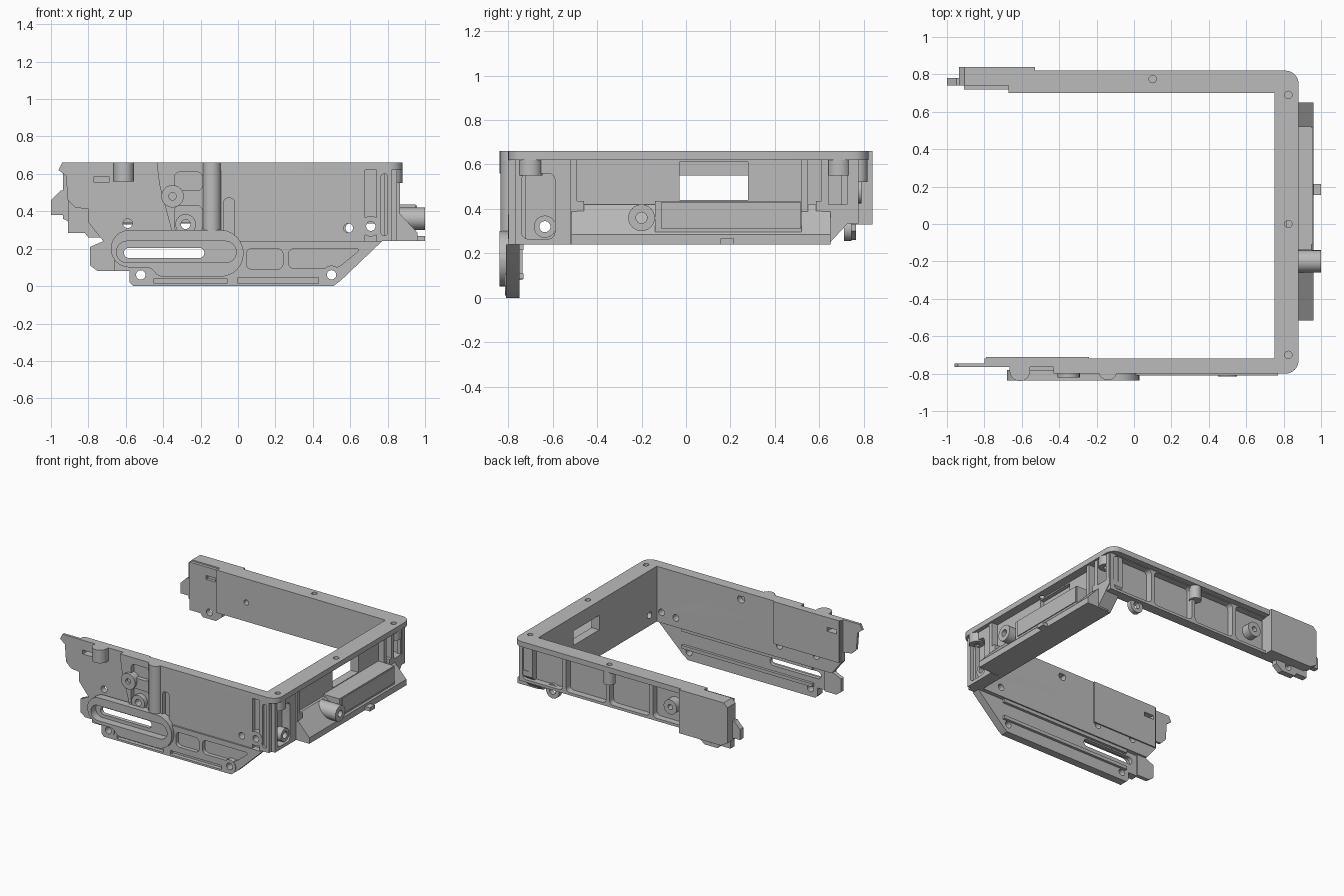
import bpy, bmesh, math
from mathutils import Vector, Matrix

cube = bpy.data.objects.get("Cube")
if cube:
    bpy.data.objects.remove(cube)

grey = bpy.data.materials.new("cast_grey")
grey.use_nodes = True
tone = (.5, .5, .5, 1)
grey.diffuse_color = tone
grey.node_tree.nodes["Principled BSDF"].inputs["Base Color"].default_value = tone

# Shared heights, wall positions and feature sizes
TOP, RIM, FLOOR = .66, .62, .24
INNER, OUTER = .75, .88
BACK_IN, BACK_OUT = .7, .82
FRONT_IN, FRONT_OUT = -.72, -.8
BORE, LUG, FILLET, RIB = .025, .055, .03, .03

# Depth ranges of the layers
SKIN = (-.765, FRONT_IN)
FACE = (-.798, -.764)
SKIRT_SKIN = (-.78, -.75)
SKIRT_RIBS = (-.81, -.78)
SIDE_SKIN = (INNER, .785)
SIDE_RIBS = (.78, .865)
BACK_SKIN = (BACK_IN, .725)
BACK_RIBS = (.724, .775)

parts = []


def axis_frame(axis):
    """Outline plane: x uses (y, z), y uses (x, z), z uses (x, y)."""
    right = Vector((axis == "y" or axis == "z", axis == "x", 0))
    up = Vector((0, axis == "z", axis != "z"))
    return Matrix((right, up, right.cross(up))).transposed().to_4x4()


def rounded(pts, r, steps=6):
    """Polygon with circular fillets, limited by the shorter side at each corner."""
    out = []
    pts = [Vector(p) for p in pts]
    for i, p in enumerate(pts):
        back, ahead = pts[i - 1] - p, pts[(i + 1) % len(pts)] - p
        reach = min(r, back.length * .495, ahead.length * .495)
        a, b = p + back.normalized() * reach, p + ahead.normalized() * reach
        for k in range(steps + 1):
            t = k / steps
            u, v, w = (1 - t) ** 2, math.sqrt(2) * t * (1 - t), t * t
            out.append((a * u + p * v + b * w) / (u + v + w))
    return out


def rect(left, right, low, high, r=0):
    pts = [(left, low), (right, low), (right, high), (left, high)]
    return rounded(pts, r) if r else pts


def stadium(left, right, low, high):
    return rect(left, right, low, high, high - low)


def disc(centre, r, sides=24):
    turns = [math.tau * i / sides for i in range(sides)]
    return [(centre[0] + r * math.cos(t), centre[1] + r * math.sin(t)) for t in turns]


def pocket_row(left, right, low, high, count):
    """Equal rounded pockets separated by ribs."""
    step = (right - left + RIB) / count
    return [rect(left + i * step, left + (i + 1) * step - RIB, low, high, FILLET)
            for i in range(count)]


def plate(name, axis, span, outline, *holes):
    """Extrude an outline with holes between two positions on an axis."""
    lo, hi = sorted(span)
    curve = bpy.data.curves.new(name, "CURVE")
    curve.dimensions = "2D"
    curve.fill_mode = "BOTH"
    curve.extrude = (hi - lo) / 2
    for loop in (outline, *holes):
        spline = curve.splines.new("POLY")
        spline.points.add(len(loop) - 1)
        for point, p in zip(spline.points, loop):
            point.co = (p[0], p[1], 0, 1)
        spline.use_cyclic_u = True
    temp = bpy.data.objects.new(name + "_curve", curve)
    bpy.context.collection.objects.link(temp)
    graph = bpy.context.evaluated_depsgraph_get()
    mesh = bpy.data.meshes.new_from_object(temp.evaluated_get(graph))
    bpy.data.objects.remove(temp)
    bm = bmesh.new()
    bm.from_mesh(mesh)
    bmesh.ops.remove_doubles(bm, verts=bm.verts, dist=.0003)
    shift = Vector([(lo + hi) / 2 if c == axis else 0 for c in "xyz"])
    place = Matrix.Translation(shift) @ axis_frame(axis)
    bmesh.ops.transform(bm, matrix=place, verts=bm.verts)
    bmesh.ops.recalc_face_normals(bm, faces=bm.faces)
    bm.to_mesh(mesh)
    bm.free()
    mesh.materials.clear()
    mesh.materials.append(grey)
    obj = bpy.data.objects.new(name, mesh)
    bpy.context.collection.objects.link(obj)
    parts.append(obj)


def boss(name, axis, span, centre, r=LUG, hole=BORE):
    plate(name, axis, span, disc(centre, r), disc(centre, hole))


# Top flange, a U open to one side with rounded corners
block_end, wall_end, face_end, corner = -.53, -.67, -.43, .07
turns = [math.pi / 2 * k / 6 for k in range(7)]
arc = [(OUTER - corner + corner * math.sin(t), BACK_OUT - corner + corner * math.cos(t))
       for t in turns]
front_arc = [(x, FRONT_OUT + BACK_OUT - y) for x, y in reversed(arc)]
back_corner, front_corner = (.825, .69), (.825, -.7)
rim_holes = [disc(c, .02) for c in (back_corner, front_corner, (.825, 0), (.1, .775))]
plate("top_flange", "z", (RIM, TOP),
      [(wall_end, BACK_IN), (wall_end, BACK_OUT)] + arc + front_arc
      + [(face_end, FRONT_OUT), (face_end, FRONT_IN), (INNER, FRONT_IN), (INNER, BACK_IN)],
      *rim_holes)
boss("back_corner_boss", "z", (.55, RIM), back_corner, LUG, .02)
boss("front_corner_boss", "z", (.55, RIM), front_corner, LUG, .02)

# Front wall: skin, raised face and corner frame
corner_lug, small_hole, middle, upper = (.71, .32), (.59, .31), (-.28, .33), (-.35, .48)
lug_holes = [disc(corner_lug, BORE), disc(small_hole, BORE)]
notch = rect(-.77, -.69, .555, .585)
plate("front_wall", "y", SKIN,
      [(FRONT_OUT, TOP), (.82, TOP), (.82, FLOOR), (-.72, FLOOR), (FRONT_OUT, .34)],
      *lug_holes, disc(middle, BORE), disc((-.59, .335), BORE), disc((.04, .6), FILLET), notch)
plate("front_raised_face", "y", FACE,
      [(face_end, RIM), (.68, RIM), (.68, FLOOR), (-.34, FLOOR), (-.42, .54)],
      rect(-.34, -.19, .51, .61, FILLET), rect(-.34, -.19, .29, .43, FILLET),
      rect(-.075, -.02, .25, .47, .02), disc(small_hole, BORE))
plate("front_corner_frame", "y", FACE, rect(.74, .82, FLOOR, RIM),
      rect(.765, .8, .27, .6, FILLET))
boss("front_corner_lug", "y", (FRONT_OUT, SKIN[0]), corner_lug)
boss("front_upper_boss", "y", (-.82, SKIN[0]), upper, .06, .02)
boss("front_middle_boss", "y", (FRONT_OUT, FRONT_IN), middle)
plate("front_long_post", "z", (.29, TOP), disc((-.14, -.785), .05))
plate("front_short_post", "z", (.56, TOP), disc((-.61, -.785), LUG))
plate("front_short_post_web", "z", (.56, TOP),
      rect(-.61 - LUG, -.61 + LUG, -.785, FRONT_IN))

# Front hook end and inner pad
plate("front_hook", "y", (SKIN[0], -.745),
      [(-.96, RIM), (-.94, TOP), (-.79, TOP), (-.79, .41),
       (-.87, .42), (-.91, .46), (-.92, .59)])
plate("front_inner_pad", "y", (FRONT_IN, -.71), rect(-.79, FLOOR * -1, .34, TOP), notch)

# Skirt under the front wall, with the long slot and a thin ear
skirt = [(-.66, .08), (-.58, .08), (-.58, .02), (-.56, 0), (.51, 0), (.55, RIB),
         (.77, FLOOR), (-.66, FLOOR)]
skirt_lugs = [(-.52, .06), (.5, .06)]
skirt_holes = [disc(c, BORE) for c in skirt_lugs]
slot = stadium(-.61, -.18, .15, .205)
recess = stadium(-.65, -.01, .125, FLOOR)
plate("skirt_skin", "y", SKIRT_SKIN, skirt, slot, *skirt_holes)
plate("skirt_ear", "y", (SKIN[0], -.735),
      [(-.75, .08), (-.65, .08), (-.65, FLOOR), (FRONT_IN, FLOOR), (-.79, .21), (-.79, .11)])
plate("skirt_ribs", "y", SKIRT_RIBS, skirt, recess, *skirt_holes,
      rect(.045, FLOOR, .09, .2, FILLET),
      rounded([(.27, .095), (.53, .095), (.66, .2), (.27, .2)], FILLET),
      rect(-.45, -.06, .015, .04), rect(0, .43, .015, .045))
plate("slot_frame", "y", (-.838, SKIRT_RIBS[1]),
      rounded([(-.68, .1), (-.46, .1), (-.43, .05), (RIB, .05), (RIB, .3), (-.68, .3)], .125),
      recess)
for side, centre in zip(("left", "right"), skirt_lugs):
    boss("skirt_lug_" + side, "y", (-.815, SKIRT_SKIN[1]), centre, .05)
for level, z in (("lower", .085), ("upper", .215)):
    plate("skirt_inner_rail_" + level, "y", (-.751, -.73), rect(-.55, .55, z, z + BORE))

# Side wall with window, panel and corner ribs
window = rect(-RIB, .28, .44, .55)
side_lug = (-.635, .32)
plate("side_wall", "x", SIDE_SKIN,
      [(-.78, FLOOR), (.64, FLOOR), (.77, .38), (.77, RIM), (-.78, RIM)],
      window, disc(side_lug, BORE))
plate("side_panel", "x", (.784, .815), rect(-.49, .52, .4, RIM), rect(-RIB, .28, .44, .61))
plate("side_corner_frame", "x", (.784, .85), rect(-.77, -.52, FLOOR, RIM),
      rect(-.74, -.59, .265, .56, FILLET))
boss("side_corner_lug", "x", (.784, .84), side_lug, .05)
for place, y in (("front", -.505), ("middle", .535), ("back", .625), ("end", .75)):
    plate("side_rib_" + place, "x", SIDE_RIBS, rect(y - RIB / 2, y + RIB / 2, .38, RIM))
for place, y in (("front", -.475), ("back", .6)):
    plate("side_clip_" + place, "x", SIDE_RIBS, rect(y - RIB / 2, y + RIB / 2, .39, .435))
plate("corner_gusset", "x", SIDE_RIBS, [(.64, FLOOR), (.77, .38), (.77, .42), (.64, .42)])

# Sloped ledge on the side wall
ledge = .96
plate("side_ledge", "y", (-.515, .65),
      [(.78, FLOOR), (ledge, FLOOR), (ledge, .285), (.835, .42), (.78, .42)])
plate("ledge_box", "x", (.81, .95), rect(-.14, .52, .27, .435))
plate("ledge_box_face", "x", (.95, .957), rect(-.11, .515, .31, .43))
boss("ledge_boss", "x", (BACK_OUT, 1), (-.2, .36), .06)
plate("ledge_tab", "x", (.94, 1), rect(.155, .215, FLOOR, .267))

# Back wall with ribbed pockets
back_boss, back_lug = (-.42, .48), (.6, .31)
plate("back_wall", "y", BACK_SKIN, rect(wall_end, .8, .335, .65), disc(back_boss, .02))
plate("back_ribs", "y", BACK_RIBS, rect(-.63, .86, .335, RIM),
      *pocket_row(-.6, .83, .355, .615, count=4))
boss("back_wall_boss", "y", (BACK_SKIN[1], .79), back_boss, LUG, .02)
plate("back_hanging_boss", "z", (.52, RIM), disc((.1, .775), .042))
boss("back_lug", "y", (.71, .745), back_lug)

# Back end block with tab and lug
plate("end_block", "y", (.74, .84),
      [(-.935, .36), (-.935, .63), (-.905, TOP), (block_end, TOP), (block_end, .33), (-.88, .33)])
plate("end_block_pad", "y", (.718, .742), rect(-.91, -.66, .34, .65), notch)
plate("end_tab", "y", (.74, .78), [(-1, .38), (-1, .46), (-.95, .51), (-.9, .51), (-.9, .38)])
plate("end_lug", "y", (.72, SKIN[0] * -1),
      [(-.91, .37), (-.64, .37), (-.64, .3), (-.69, .26), (-.8, .26), (-.82, .285), (-.91, .285)],
      disc((-.745, .31), BORE))

# Smooth the curved sides, keep edges crisp
bpy.ops.object.select_all(action="DESELECT")
for obj in parts:
    obj.select_set(True)
bpy.context.view_layer.objects.active = parts[0]
bpy.ops.object.shade_smooth_by_angle(angle=math.radians(30))
